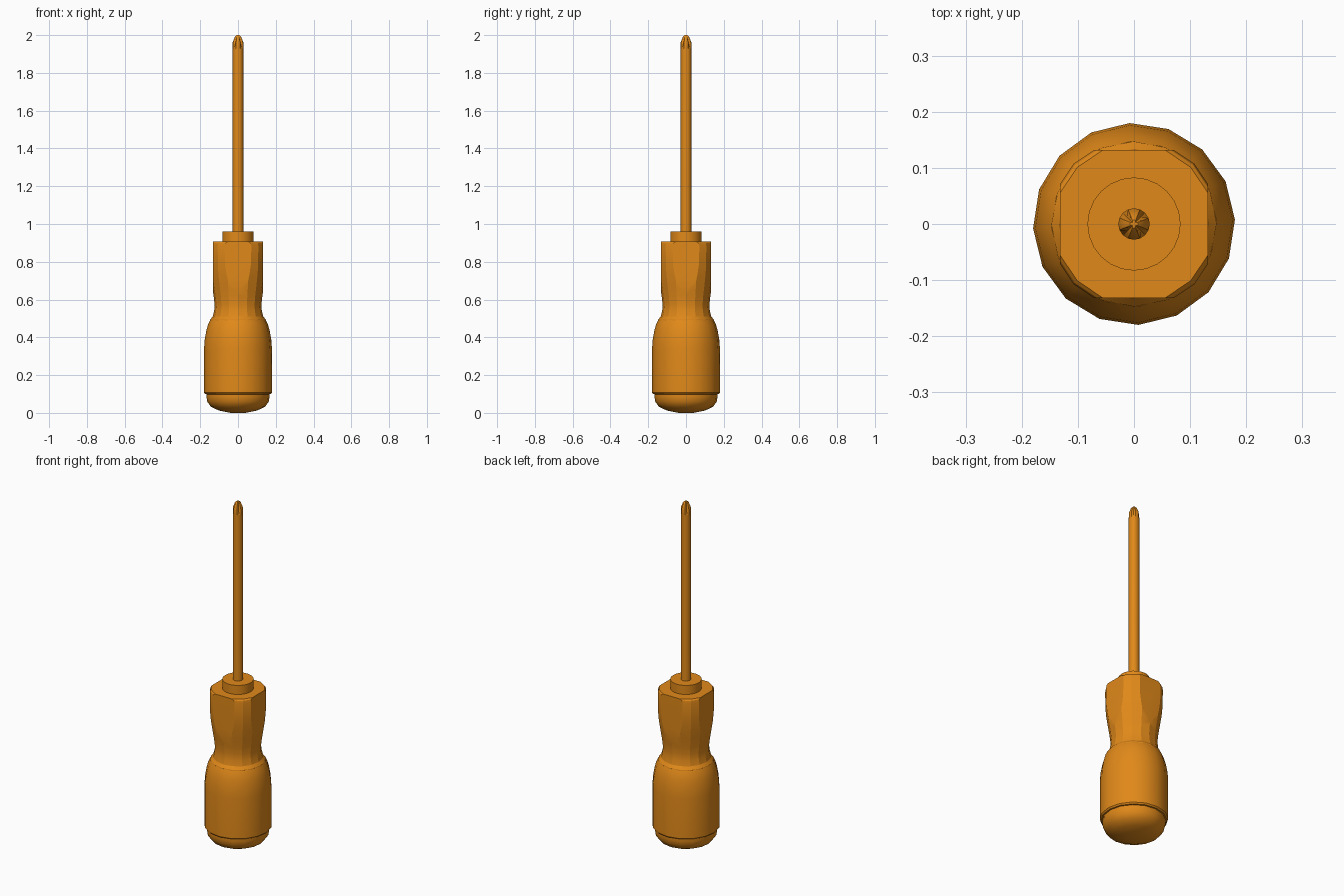
import bpy, bmesh
from math import pi, sin, cos, radians
from mathutils import Matrix

if "Cube" in bpy.data.objects:
    bpy.data.objects.remove(bpy.data.objects["Cube"])

orange = bpy.data.materials.new("orange")
orange.diffuse_color = (0.75, 0.25, 0.01, 1)
orange.use_nodes = True
orange.node_tree.nodes["Principled BSDF"].inputs["Base Color"].default_value = orange.diffuse_color


def finish(name, bm):
    bmesh.ops.recalc_face_normals(bm, faces=bm.faces)
    mesh = bpy.data.meshes.new(name)
    bm.to_mesh(mesh)
    bm.free()
    mesh.materials.append(orange)
    obj = bpy.data.objects.new(name, mesh)
    bpy.context.collection.objects.link(obj)
    return obj


def smooth(obj, angle=35):
    bpy.ops.object.select_all(action='DESELECT')
    obj.select_set(True)
    bpy.context.view_layer.objects.active = obj
    bpy.ops.object.shade_smooth_by_angle(angle=radians(angle))


def lathe(name, profile, sides, turn=0.0, groove=None):
    """Stack rings of (radius, z); groove gives the radius of odd diagonals."""
    bm = bmesh.new()
    rings = []
    for k, (r, z) in enumerate(profile):
        ring = []
        for i in range(sides):
            a = 2 * pi * i / sides + radians(turn)
            # every fourth point of a fluted shaft lies in a groove
            rr = groove[k] if groove and i % 4 == 2 else r
            ring.append(bm.verts.new((rr * cos(a), rr * sin(a), z)))
        rings.append(ring)
    for lo, hi in zip(rings, rings[1:]):
        for i in range(sides):
            j = (i + 1) % sides
            bm.faces.new((lo[i], lo[j], hi[j], hi[i]))
    bm.faces.new(rings[0][::-1])
    bm.faces.new(rings[-1])
    return finish(name, bm)


# Rounded butt cap
smooth(lathe("butt_cap", [(0.04, 0.0), (0.10, 0.012), (0.143, 0.032), (0.163, 0.06),
                          (0.167, 0.085), (0.167, 0.11)], 16, 2.5))

# Main grip body
smooth(lathe("grip", [(0.165, 0.098), (0.174, 0.1), (0.18, 0.108), (0.18, 0.34), (0.176, 0.39),
                      (0.168, 0.435), (0.158, 0.47), (0.147, 0.492)], 16, 2.5))

# Waisted neck with four flats near the top
neck = lathe("neck", [(0.148, 0.485), (0.147, 0.494), (0.134, 0.51), (0.126, 0.54), (0.124, 0.575),
                      (0.129, 0.62), (0.137, 0.67), (0.146, 0.73), (0.151, 0.79),
                      (0.152, 0.885), (0.149, 0.90), (0.143, 0.907)], 16)
bm = bmesh.new()
for q in range(4):
    place = (Matrix.Rotation(q * pi / 2, 4, 'Z') @ Matrix.Translation((0.182, 0, 0.78))
             @ Matrix.Diagonal((0.1, 0.18, 0.4, 1)))
    bmesh.ops.create_cube(bm, size=1, matrix=place)
cutter = finish("flat_cutter", bm)
cutter.hide_render = True
mod = neck.modifiers.new("flats", 'BOOLEAN')
mod.operation = 'DIFFERENCE'
mod.solver = 'EXACT'
mod.object = cutter
bpy.context.view_layer.objects.active = neck
bpy.ops.object.modifier_apply(modifier=mod.name)
bpy.data.objects.remove(cutter)
smooth(neck, 20)

# Collar and shaft with a cross-shaped tip
smooth(lathe("collar", [(0.083, 0.89), (0.083, 0.96)], 24))
smooth(lathe("shaft", [(0.028, 0.94), (0.028, 1.93), (0.028, 1.962), (0.017, 1.99), (0.007, 2.0)],
             16, 0, [0.028, 0.028, 0.018, 0.01, 0.004]), 25)
